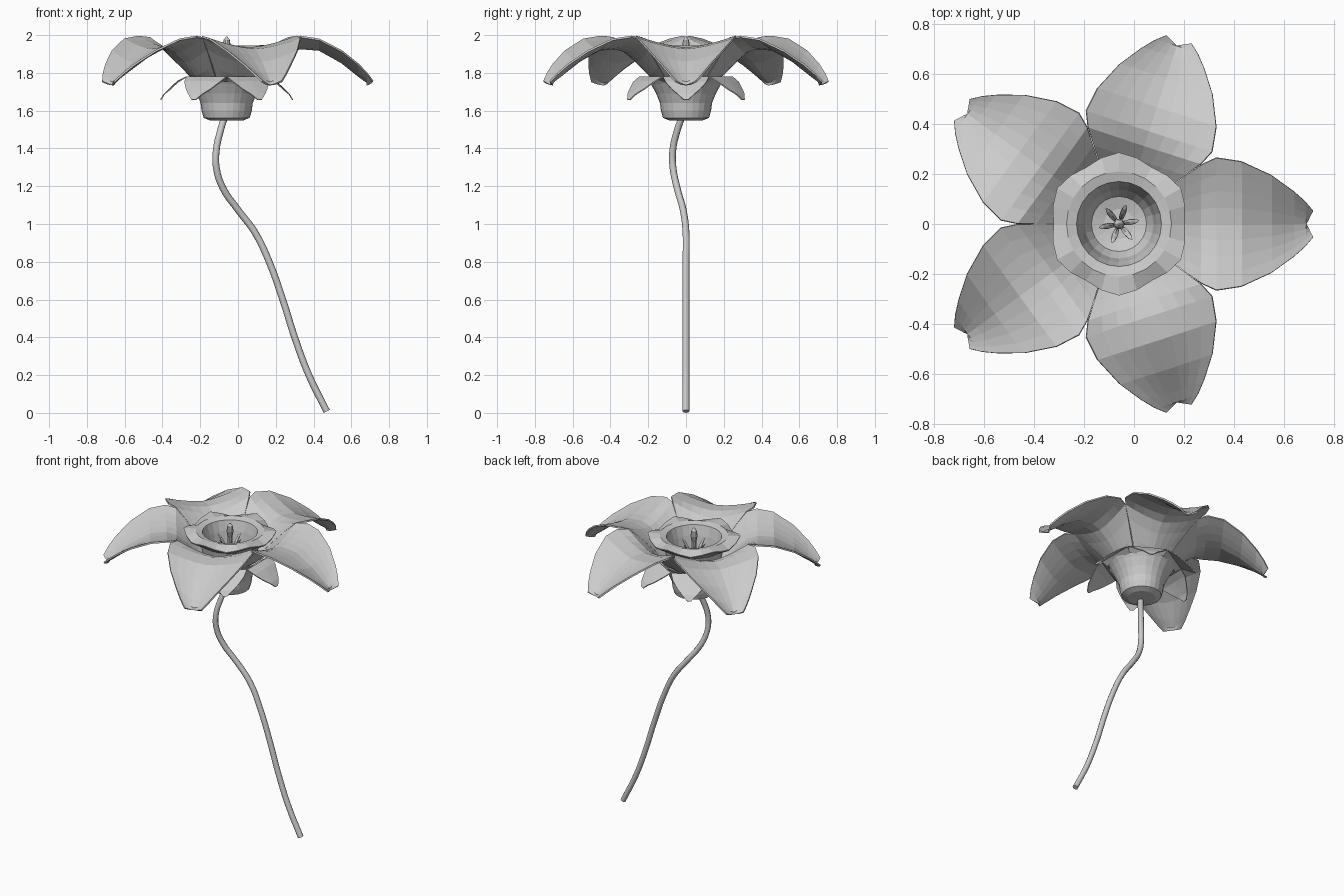
import bpy, math
from mathutils import Matrix

if "Cube" in bpy.data.objects:
    bpy.data.objects.remove(bpy.data.objects["Cube"])

CX = -0.06  # flower axis


def make(name, verts, faces, rot=0.0, thick=0.0, smooth=False):
    me = bpy.data.meshes.new(name)
    me.from_pydata(verts, [], faces)
    me.transform(Matrix.Translation((CX, 0, 0)) @ Matrix.Rotation(rot, 4, 'Z'))
    me.update()
    ob = bpy.data.objects.new(name, me)
    bpy.context.collection.objects.link(ob)
    if thick:
        m = ob.modifiers.new("thickness", 'SOLIDIFY')
        m.thickness = thick
        m.offset = 0
    if smooth:
        for p in me.polygons:
            p.use_smooth = True
    return ob


def lathe(name, profile, n=24, wave=None):
    """Revolve (r, z) points; wave maps (ring index, angle) to (dr, dz)."""
    verts, faces = [], []
    for i, (r, z) in enumerate(profile):
        for k in range(n):
            a = 2 * math.pi * k / n
            dr, dz = wave(i, a) if wave else (0, 0)
            verts.append(((r + dr) * math.cos(a), (r + dr) * math.sin(a), z + dz))
    for i in range(len(profile) - 1):
        for k in range(n):
            j = (k + 1) % n
            faces.append((i * n + k, i * n + j, (i + 1) * n + j, (i + 1) * n + k))
    faces.append(tuple(range(n))[::-1])
    last = (len(profile) - 1) * n
    faces.append(tuple(range(last, last + n)))
    return make(name, verts, faces)


def blade(name, rows, rot, cols, thick, notch=0.0):
    """Leaf-like sheet from rows of (r, half width, mid z, edge lift)."""
    verts, faces = [], []
    for i, (r, w, z, lift) in enumerate(rows):
        for c in range(cols + 1):
            t = 2 * c / cols - 1
            dr = -notch * (1 - abs(t)) if i == len(rows) - 1 else 0
            verts.append((r + dr, w * t, z + lift * abs(t) ** 1.5))
    for i in range(len(rows) - 1):
        for c in range(cols):
            a = i * (cols + 1) + c
            faces.append((a, a + cols + 1, a + cols + 2, a + 1))
    return make(name, verts, faces, rot, thick)


# Five notched, cupped petals
petal = [(0.12, 0.085, 1.73, 0.01), (0.20, 0.143, 1.79, 0.05),
         (0.27, 0.195, 1.86, 0.065), (0.33, 0.238, 1.91, 0.075),
         (0.39, 0.265, 1.93, 0.062), (0.49, 0.25, 1.922, 0.055),
         (0.61, 0.195, 1.855, 0.06), (0.70, 0.13, 1.783, 0.06),
         (0.745, 0.09, 1.75, 0.045), (0.775, 0.055, 1.735, 0.02)]
for k in range(5):
    blade(f"petal_{k + 1}", petal, math.radians(72 * k), 8, 0.01, 0.03)

# Six drooping sepals
sepal = [(0.18, 0.105, 1.755, 0), (0.215, 0.122, 1.778, 0), (0.26, 0.108, 1.755, -0.005),
         (0.30, 0.075, 1.718, -0.005), (0.33, 0.045, 1.688, 0), (0.35, 0.012, 1.657, 0)]
for k in range(6):
    blade(f"sepal_{k + 1}", sepal, math.radians(60 * k), 4, 0.006)

# Flower base cup
lathe("base_cup", [(0.085, 1.547), (0.122, 1.562), (0.133, 1.60), (0.138, 1.64),
                   (0.158, 1.69), (0.185, 1.74), (0.21, 1.776), (0.20, 1.776),
                   (0.15, 1.71), (0.10, 1.68)])


# Trumpet with a wavy flared lip
def lip(i, a):
    c = math.cos(6 * a)
    return (-0.012 * c, -0.018 * c) if i in (3, 4) else (0, 0)


lathe("trumpet", [(0.11, 1.70), (0.165, 1.78), (0.185, 1.87), (0.272, 1.924),
                  (0.274, 1.932), (0.21, 1.945), (0.17, 1.935), (0.152, 1.87),
                  (0.138, 1.79), (0.11, 1.74), (0.06, 1.725)], 24, lip)

# Pistil and six stamens
lathe("pistil", [(0.014, 1.71), (0.015, 1.90), (0.022, 1.94), (0.016, 1.975), (0.004, 1.992)], 10)
for k in range(6):
    verts, faces = [], []
    rows = [(0.018, 0.004, 1.74), (0.03, 0.011, 1.81), (0.05, 0.013, 1.86),
            (0.068, 0.009, 1.89), (0.08, 0.002, 1.90)]
    for r, w, z in rows:
        for s in range(6):
            a = math.tau * s / 6
            verts.append((r + w * 0.8 * math.cos(a), w * math.sin(a), z + w * 0.4 * math.cos(a)))
    for i in range(len(rows) - 1):
        for s in range(6):
            t = (s + 1) % 6
            faces.append((i * 6 + s, i * 6 + t, i * 6 + 6 + t, i * 6 + 6 + s))
    make(f"stamen_{k + 1}", verts, faces, math.radians(60 * k + 10))

# Curving stem
path = [(0.47, 0, 0.008), (0.375, 0, 0.2), (0.30, 0, 0.4), (0.237, 0, 0.6), (0.165, 0, 0.8),
        (0.09, 0, 0.955), (0.0, -0.015, 1.075), (-0.08, -0.047, 1.19), (-0.115, -0.069, 1.30),
        (-0.115, -0.07, 1.39), (-0.094, -0.048, 1.49), (-0.07, -0.02, 1.57)]
cu = bpy.data.curves.new("stem", 'CURVE')
cu.dimensions = '3D'
cu.bevel_depth = 0.018
cu.bevel_resolution = 2
cu.use_fill_caps = True
cu.resolution_u = 4
sp = cu.splines.new('BEZIER')
sp.bezier_points.add(len(path) - 1)
for bp, co in zip(sp.bezier_points, path):
    bp.co = co
    bp.handle_left_type = bp.handle_right_type = 'AUTO'
stem = bpy.data.objects.new("stem", cu)
bpy.context.collection.objects.link(stem)
